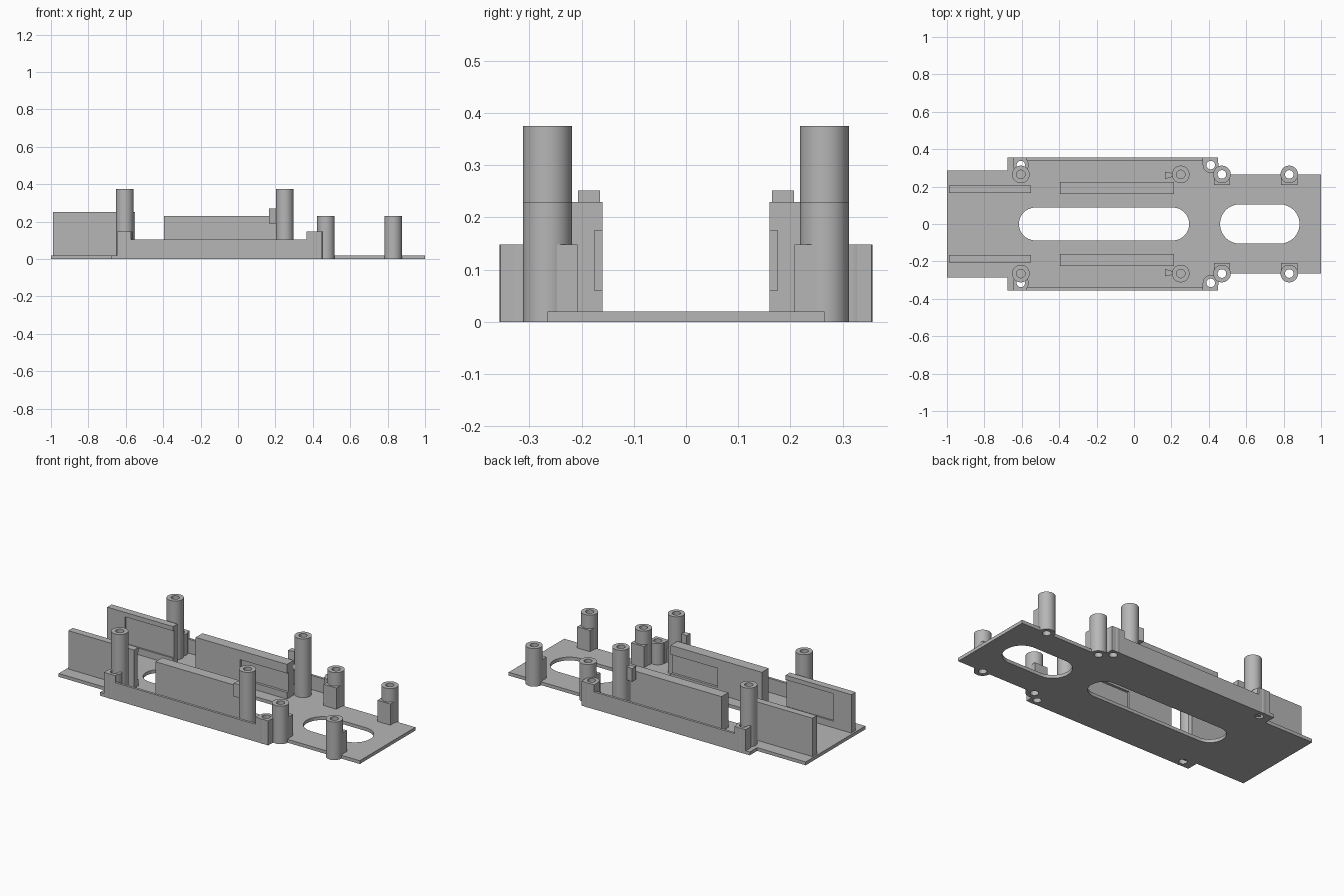
import bpy
from math import sin, cos, pi

cube = bpy.data.objects.get("Cube")
if cube:
    bpy.data.objects.remove(cube, do_unlink=True)

grey = bpy.data.materials.new("plain_grey")
grey.use_nodes = True
colour = (0.47, 0.47, 0.47, 1)
grey.diffuse_color = colour
grey.node_tree.nodes["Principled BSDF"].inputs["Base Color"].default_value = colour


def prism(name, outline, z0, z1):
    """Solid made by raising a flat outline from z0 to z1."""
    n = len(outline)
    verts = [(x, y, z) for z in (z0, z1) for x, y in outline]
    faces = [tuple(reversed(range(n))), tuple(range(n, 2 * n))]
    faces += [(i, (i + 1) % n, n + (i + 1) % n, n + i) for i in range(n)]
    mesh = bpy.data.meshes.new(name)
    mesh.from_pydata(verts, [], faces)
    mesh.materials.append(grey)
    obj = bpy.data.objects.new(name, mesh)
    bpy.context.collection.objects.link(obj)
    return obj


def box(name, x0, x1, y0, y1, z0, z1):
    y0, y1 = min(y0, y1), max(y0, y1)
    return prism(name, [(x0, y0), (x1, y0), (x1, y1), (x0, y1)], z0, z1)


def slot(name, x0, x1, r, z0, z1, y=0, steps=24):
    """Upright rounded slot; a plain cylinder when x1 - x0 = 2r."""
    outline = []
    for cx, start in ((x1 - r, -pi / 2), (x0 + r, pi / 2)):
        for i in range(steps):
            a = start + pi * (i + 0.5) / steps
            outline.append((cx + r * cos(a), y + r * sin(a)))
    return prism(name, outline, z0, z1)


def cylinder(name, x, y, r, z0, z1):
    return slot(name, x - r, x + r, r, z0, z1, y, 16)


def cut(obj, cutters):
    """Subtract cutters, bake the result and delete them."""
    for c in cutters:
        c.hide_render = True
        mod = obj.modifiers.new("cut", 'BOOLEAN')
        mod.operation = 'DIFFERENCE'
        mod.solver = 'EXACT'
        mod.object = c
    bpy.context.view_layer.update()
    deps = bpy.context.evaluated_depsgraph_get()
    mesh = bpy.data.meshes.new_from_object(obj.evaluated_get(deps))
    obj.modifiers.clear()
    obj.data = mesh
    for c in cutters:
        bpy.data.objects.remove(c, do_unlink=True)


def smooth(obj):
    bpy.ops.object.select_all(action='DESELECT')
    obj.select_set(True)
    bpy.context.view_layer.objects.active = obj
    bpy.ops.object.shade_smooth_by_angle(angle=pi / 6)


T = 0.02          # plate thickness
BORE = 0.023      # screw hole radius
corner_posts = [(-0.605, 0.315), (0.41, 0.315)]
front_posts = [(0.47, 0.265), (0.83, 0.265)]
tall_posts = [(-0.605, 0.265), (0.25, 0.265)]


def drill(x, y, z0=-0.1):
    return cylinder("drill", x, y, BORE, z0, 0.6)


# Base plate with two long openings and through holes
half = [(-1, 0.285), (-0.675, 0.285), (-0.675, 0.355), (0.45, 0.355),
        (0.45, 0.265), (1, 0.265)]
plate = prism("base_plate", [(x, -y) for x, y in half] + half[::-1], 0, T)
cutters = [slot("opening", -0.615, 0.295, 0.088, -0.1, 0.1),
           slot("opening", 0.46, 0.885, 0.105, -0.1, 0.1)]
cutters += [drill(x, s * y) for s in (-1, 1) for x, y in corner_posts + front_posts]
cut(plate, cutters)
smooth(plate)

for side, s in (("right", -1), ("left", 1)):
    # Low outer wall
    box(side + "_side_wall", -0.575, 0.38, s * 0.34, s * 0.355, 0, 0.105)

    # Short corner posts, drilled through
    for i, (x, y) in enumerate(corner_posts):
        post = cylinder(f"{side}_corner_post_{i}", x, s * y, 0.042, 0, 0.148)
        cut(post, [drill(x, s * y)])
        smooth(post)
    # Square outer backing on the corner posts
    for x0, x1, x in ((-0.648, -0.572, -0.605), (0.365, 0.45, 0.41)):
        backing = box(side + "_corner_backing", x0, x1, s * 0.315, s * 0.355, 0, 0.148)
        cut(backing, [drill(x, s * 0.315)])

    # Front posts with square inner blocks
    for i, (x, y) in enumerate(front_posts):
        post = cylinder(f"{side}_front_post_{i}", x, s * y, 0.047, 0, 0.23)
        cut(post, [drill(x, s * y)])
        smooth(post)
        block = box(f"{side}_post_block_{i}", x - 0.043, x + 0.043,
                    s * 0.208, s * 0.262, T / 2, 0.148)
        cut(block, [drill(x, s * y)])

    # Tall posts with blind holes
    for i, (x, y) in enumerate(tall_posts):
        post = cylinder(f"{side}_tall_post_{i}", x, s * y, 0.047, T / 2, 0.375)
        cut(post, [drill(x, s * y, 0.15)])
        smooth(post)

    # Small hook beside the forward tall post
    hook = [(0.165, s * 0.28), (0.165, s * 0.24), (0.215, s * 0.255), (0.215, s * 0.27)]
    prism(side + "_hook", hook if s > 0 else hook[::-1], 0.19, 0.27)

    # Middle rail with a recess in its inner face
    rail = box(side + "_middle_rail", -0.395, 0.215, s * 0.16, s * 0.225, T / 2, 0.23)
    cut(rail, [box("recess", -0.1, 0.3, s * 0.1, s * 0.175, 0.06, 0.175)])

    # Rear rail with a shallow inner recess
    rail = box(side + "_rear_rail", -0.99, -0.55, s * 0.165, s * 0.207, T / 2, 0.252)
    cut(rail, [box("recess", -0.87, -0.5, s * 0.1, s * 0.175, 0.06, 0.225)])
